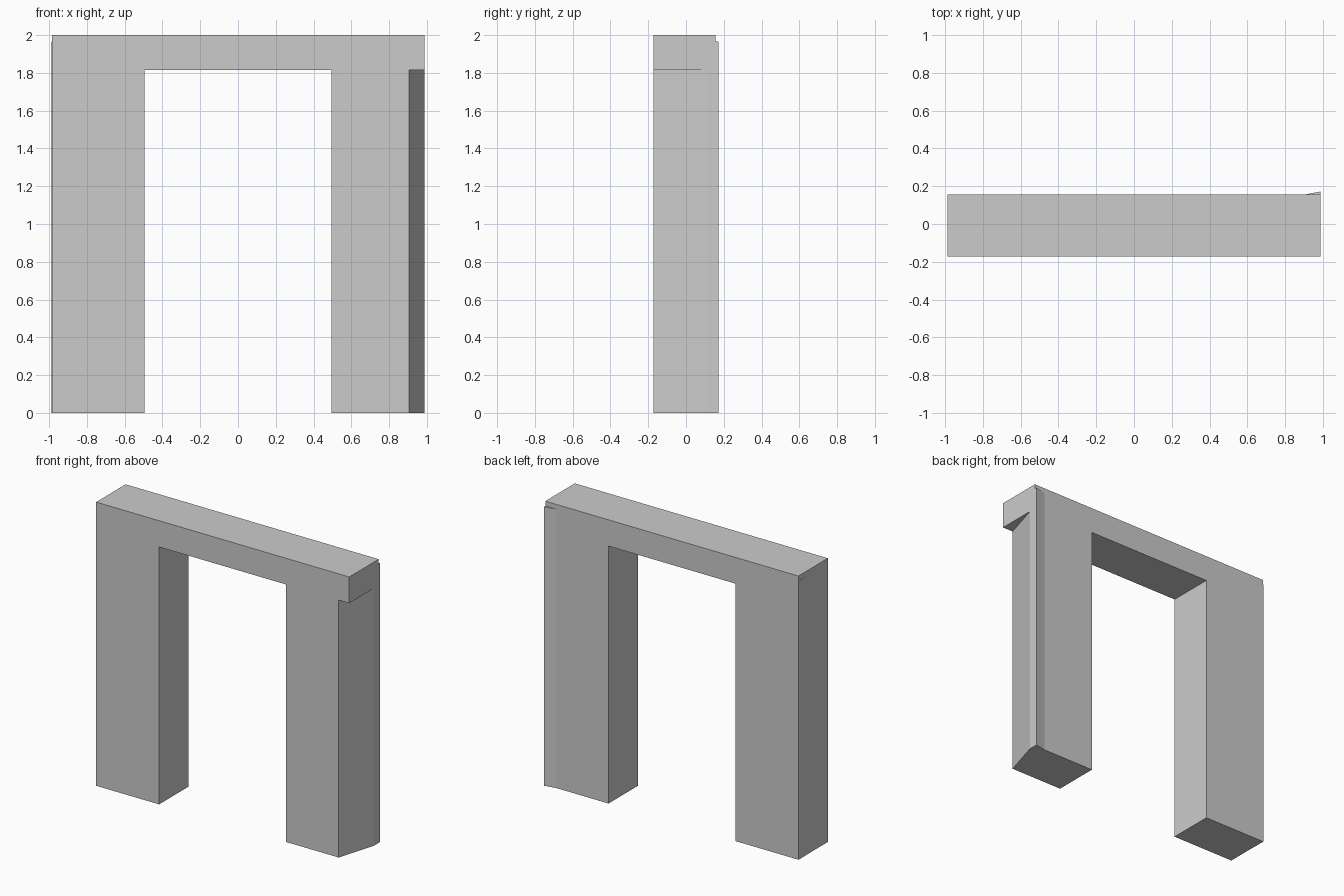
import bpy
import bmesh
from mathutils import Vector

old = bpy.data.objects.get("Cube")
if old:
    bpy.data.objects.remove(old, do_unlink=True)

HALF_W, FRONT, BACK = 0.988, -0.172, 0.156
LEG_IN, LINTEL_Z, STEP_Z, TOP = 0.495, 1.815, 1.966, 2.0

grey = bpy.data.materials.new("plain grey")
grey.use_nodes = True
colour = (0.6, 0.6, 0.6, 1)
grey.diffuse_color = colour
grey.node_tree.nodes["Principled BSDF"].inputs["Base Color"].default_value = colour


def prism(name, points, offset):
    """Extrude a flat outline of 3D points along an offset."""
    bm = bmesh.new()
    face = bm.faces.new([bm.verts.new(p) for p in points])
    moved = bmesh.ops.extrude_face_region(bm, geom=[face])["geom"]
    verts = [g for g in moved if isinstance(g, bmesh.types.BMVert)]
    bmesh.ops.translate(bm, verts=verts, vec=Vector(offset))
    bmesh.ops.recalc_face_normals(bm, faces=bm.faces)
    mesh = bpy.data.meshes.new(name)
    bm.to_mesh(mesh)
    bm.free()
    mesh.materials.append(grey)
    obj = bpy.data.objects.new(name, mesh)
    bpy.context.collection.objects.link(obj)
    return obj


def upright(name, plan, bottom, top):
    """Prism standing on a plan outline."""
    return prism(name, [(x, y, bottom) for x, y in plan], (0, 0, top - bottom))


def combine(target, tool, operation):
    """Apply a boolean and discard its tool."""
    tool.hide_render = True
    mod = target.modifiers.new(operation, 'BOOLEAN')
    mod.operation = operation
    mod.solver = 'EXACT'
    mod.object = tool
    bpy.context.view_layer.objects.active = target
    bpy.ops.object.modifier_apply(modifier=mod.name)
    bpy.data.objects.remove(tool, do_unlink=True)


# Doorway frame: two legs and the lintel in one outline
left_end = -HALF_W + 0.002
outline = [(left_end, 0), (-LEG_IN, 0), (-LEG_IN, LINTEL_Z), (LEG_IN, LINTEL_Z),
           (LEG_IN, 0), (HALF_W, 0), (HALF_W, TOP), (left_end, TOP)]
frame = prism("door_frame", [(x, FRONT, z) for x, z in outline], (0, BACK - FRONT, 0))

# Slanted outer side of one leg, under the lintel
slant = [(0.867, -0.3), (1.1, -0.3), (1.1, 0.105), (HALF_W, 0.105)]
combine(frame, upright("slant_cutter", slant, -0.1, LINTEL_Z), 'DIFFERENCE')

# Thin wedge on the back of that leg
wedge = [(0.905, BACK), (0.905, 0.12), (HALF_W, 0.12), (HALF_W, 0.172)]
combine(frame, upright("back_wedge", wedge, 0, STEP_Z), 'UNION')

# Very slight flare on the other outer side
flare = [(left_end, 0.04), (-HALF_W, BACK), (-0.95, BACK), (-0.95, 0.04)]
combine(frame, upright("side_flare", flare, 0, STEP_Z), 'UNION')
